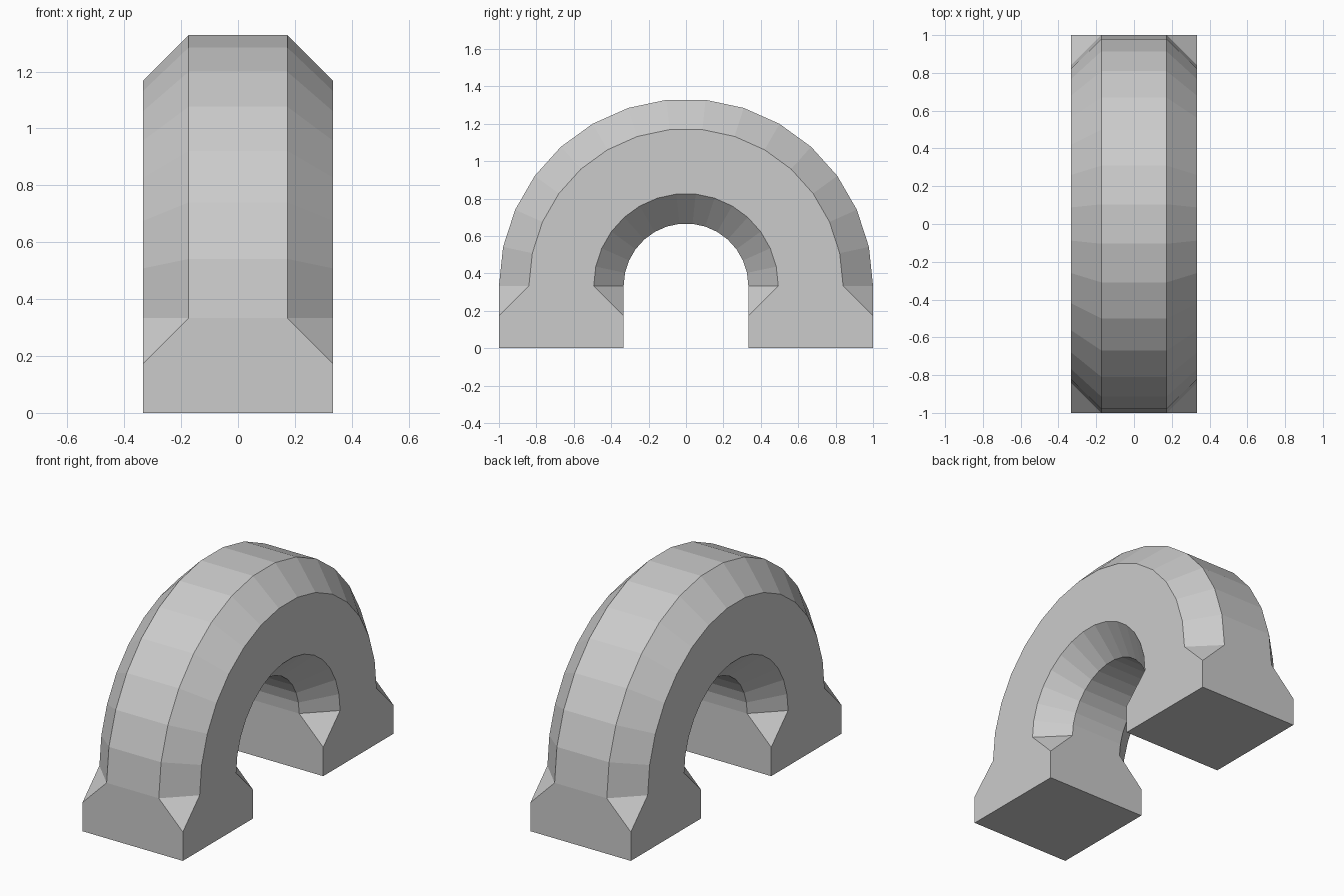
import bpy, bmesh, math

if "Cube" in bpy.data.objects:
    bpy.data.objects.remove(bpy.data.objects["Cube"])

H = 1 / 3        # half width of the square section, also the foot height
C = 0.16         # corner chamfer
R = 2 / 3        # centre-line radius of the arch
SEGMENTS = 15
CORNERS = [(1, -1), (1, 1), (-1, 1), (-1, -1)]

# Chamfered square section as (radial, x) offsets, two points per corner
K = H - C
section = [(K, -H), (H, -K), (H, K), (K, H), (-K, H), (-H, K), (-H, -K), (-K, -H)]

bm = bmesh.new()

# Half-round sweep of the section
rings = []
for i in range(SEGMENTS + 1):
    a = math.pi * i / SEGMENTS
    rings.append([bm.verts.new((x, (R + r) * math.cos(a), H + (R + r) * math.sin(a)))
                  for r, x in section])
for lower, upper in zip(rings, rings[1:]):
    for j in range(8):
        n = (j + 1) % 8
        bm.faces.new((lower[j], lower[n], upper[n], upper[j]))


def add_foot(ring, side):
    """Square foot whose corners slope up into the chamfered section."""
    def square(z):
        return [bm.verts.new((sx * H, side * (R + sr * H), z)) for sr, sx in CORNERS]
    top, base = square(H - C), square(0)
    for k in range(4):
        n = (k + 1) % 4
        bm.faces.new((ring[2 * k], ring[2 * k + 1], top[k]))
        bm.faces.new((ring[2 * k + 1], ring[2 * n], top[n], base[n], base[k], top[k]))
    bm.faces.new(base)


# Feet at both ends
add_foot(rings[0], 1)
add_foot(rings[-1], -1)

bmesh.ops.recalc_face_normals(bm, faces=bm.faces)
mesh = bpy.data.meshes.new("arch")
bm.to_mesh(mesh)
bm.free()
bpy.context.collection.objects.link(bpy.data.objects.new("arch", mesh))
